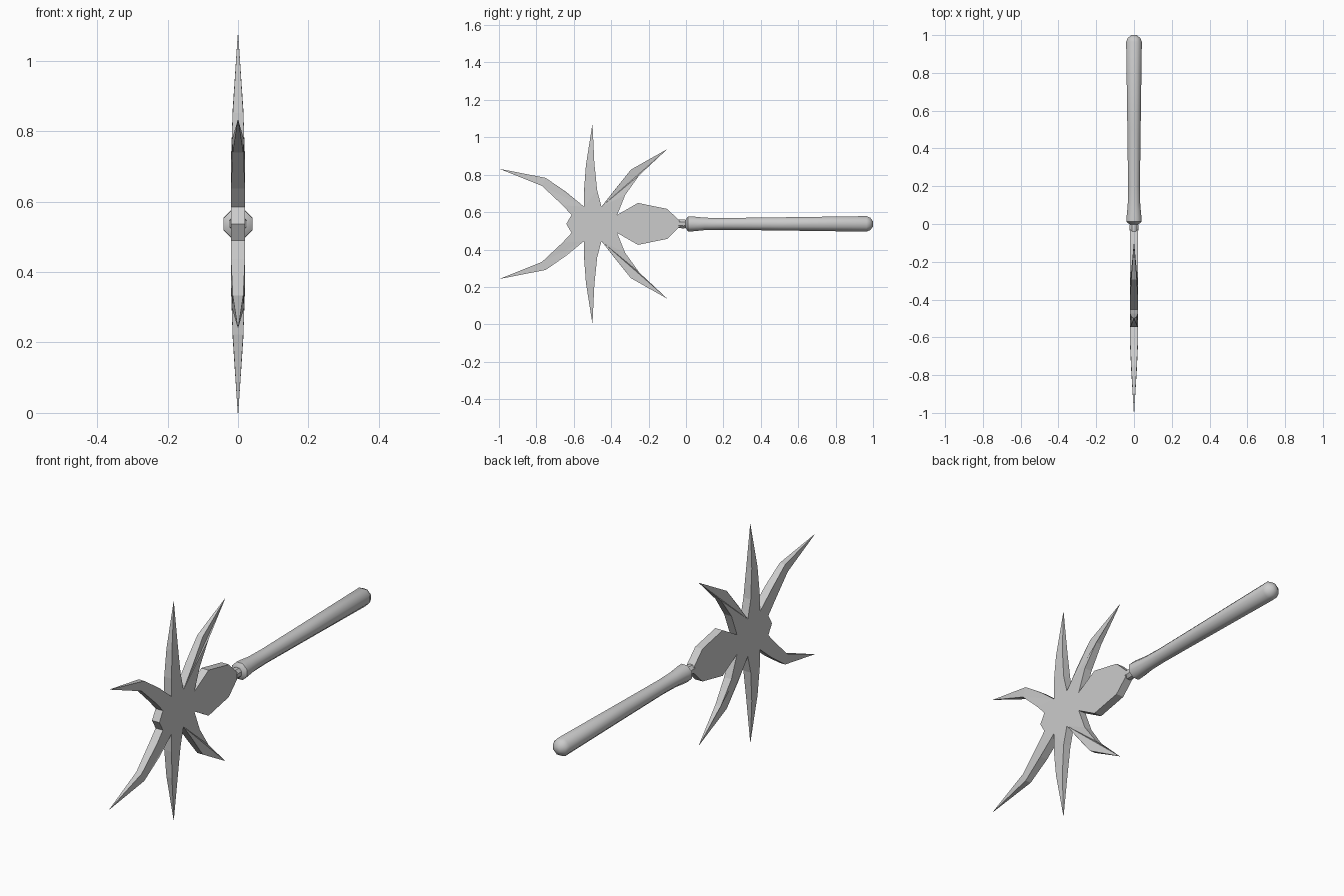
import bpy, bmesh, math

cube = bpy.data.objects.get("Cube")
if cube:
    bpy.data.objects.remove(cube, do_unlink=True)

MID = 0.537   # height of the long axis

metal = bpy.data.materials.new("light_grey")
metal.use_nodes = True
GREY = (0.6, 0.6, 0.6, 1)
metal.diffuse_color = GREY
metal.node_tree.nodes["Principled BSDF"].inputs["Base Color"].default_value = GREY


def add_object(name, bm):
    bmesh.ops.recalc_face_normals(bm, faces=bm.faces)
    mesh = bpy.data.meshes.new(name)
    bm.to_mesh(mesh)
    bm.free()
    mesh.materials.append(metal)
    obj = bpy.data.objects.new(name, mesh)
    obj.location.z = MID
    bpy.context.collection.objects.link(obj)
    return obj


# Blade: upper half outline as (y, z, half thickness), mirrored downwards
T, M, P = 0.02, 0.015, 0.0008   # body, mid leg, leg tip
outline = [
    (-0.64, 0, T), (-0.612, 0.048, T),
    # front leg
    (-0.66, 0.1, T), (-0.77, 0.203, M), (-1.0, 0.295, P),
    (-0.75, 0.246, M), (-0.64, 0.17, T), (-0.545, 0.092, T),
    # upright leg
    (-0.545, 0.18, T), (-0.535, 0.315, M), (-0.5, 0.537, P),
    (-0.49, 0.326, M), (-0.475, 0.18, T), (-0.452, 0.092, T),
    # rear leg
    (-0.375, 0.19, T), (-0.295, 0.29, M), (-0.1, 0.4, P),
    (-0.25, 0.26, M), (-0.325, 0.155, T), (-0.368, 0.048, T),
    # rounded rear lobe
    (-0.257, 0.112, T), (-0.1, 0.08, T), (-0.03, 0.012, T), (-0.03, 0, T),
]
bm = bmesh.new()
sides = [[bm.verts.new((s * t, y, z)) for y, z, t in outline] for s in (1, -1)]
n = len(outline)
for i in range(n - 1):
    a, b = sides
    bm.faces.new((a[i], a[i + 1], b[i + 1], b[i]))
caps = [bm.faces.new(side) for side in sides]
bmesh.ops.recalc_face_normals(bm, faces=bm.faces)
bmesh.ops.triangulate(bm, faces=caps, ngon_method='EAR_CLIP')
blade = add_object("blade", bm)
mirror = blade.modifiers.new("mirror", 'MIRROR')
mirror.use_axis = (False, False, True)


# Turned parts: eight-sided rings along y
def turned(name, profile, sharp):
    bm = bmesh.new()
    rings = []
    for y, r in profile:
        angles = [math.radians(45 * k + 22.5) for k in range(8)]
        rings.append([bm.verts.new((r * math.cos(a), y, r * math.sin(a))) for a in angles])
    for a, b in zip(rings, rings[1:]):
        for k in range(8):
            j = (k + 1) % 8
            bm.faces.new((a[k], a[j], b[j], b[k]))
    bm.faces.new(rings[0])
    bm.faces.new(rings[-1])
    obj = add_object(name, bm)
    bpy.ops.object.select_all(action='DESELECT')
    obj.select_set(True)
    bpy.context.view_layer.objects.active = obj
    bpy.ops.object.shade_smooth_by_angle(angle=math.radians(sharp))


turned("neck", [(-0.04, 0.024), (-0.012, 0.026), (0.01, 0.02)], 30)
turned("handle", [(-0.002, 0.025), (0.012, 0.044), (0.035, 0.043), (0.1, 0.036),
                  (0.2, 0.034), (0.5, 0.038), (0.965, 0.045),
                  (0.985, 0.036), (1.0, 0.015)], 48)
